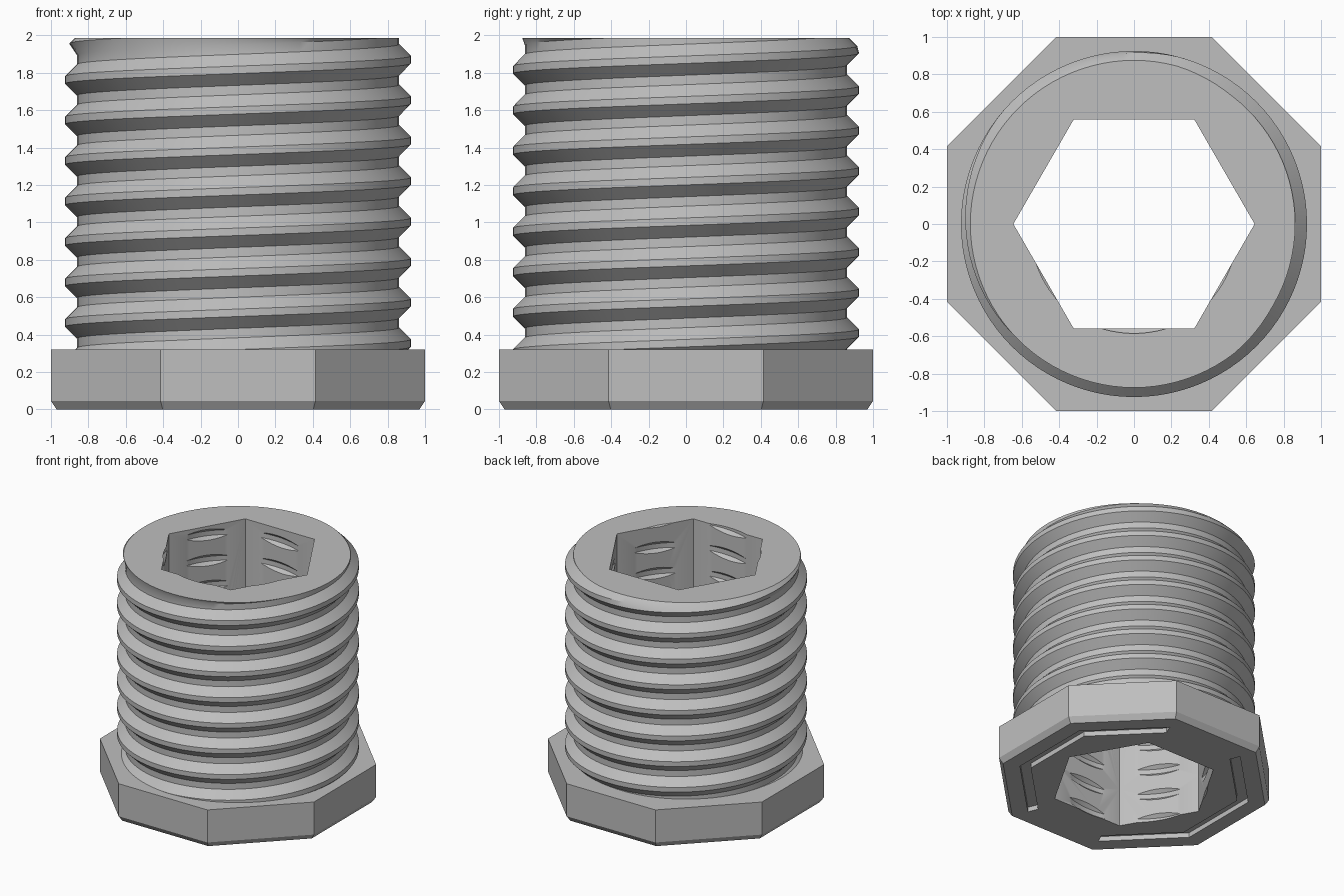
import bpy, bmesh
from math import pi, cos, sin, tau, radians, floor

PITCH = 0.2165
HEAD_TOP, TOP = 0.32, 1.985

cube = bpy.data.objects.get("Cube")
if cube:
    bpy.data.objects.remove(cube)

# One plain grey for everything
grey = bpy.data.materials.new("plain_grey")
grey.use_nodes = True
grey.diffuse_color = (0.52, 0.52, 0.52, 1)
grey.node_tree.nodes["Principled BSDF"].inputs["Base Color"].default_value = grey.diffuse_color


def finish(name, bm):
    bmesh.ops.recalc_face_normals(bm, faces=bm.faces)
    mesh = bpy.data.meshes.new(name)
    bm.to_mesh(mesh)
    bm.free()
    mesh.materials.append(grey)
    obj = bpy.data.objects.new(name, mesh)
    bpy.context.collection.objects.link(obj)
    return obj


def loft(name, rings):
    """Skin closed rings of points and cap both ends."""
    bm = bmesh.new()
    rows = [[bm.verts.new(p) for p in ring] for ring in rings]
    for a, b in zip(rows, rows[1:]):
        for i in range(len(a)):
            j = (i + 1) % len(a)
            bm.faces.new((a[i], a[j], b[j], b[i]))
    bm.faces.new(rows[0])
    bm.faces.new(rows[-1])
    return finish(name, bm)


def polygon(sides, radius, z, turn=0.0):
    angles = [turn + tau * i / sides for i in range(sides)]
    return [(radius * cos(a), radius * sin(a), z) for a in angles]


def thread(name, root, crest, crest_z, bottom, top, chamfer=None, steps=96):
    """Helical thread with flat crests and 45 degree flanks; crest_z is its height at angle 0."""
    depth, half = crest - root, 0.02
    offsets = (-half - depth, -half, half, half + depth)

    def radius(z, centre):
        d = abs((z - centre + PITCH / 2) % PITCH - PITCH / 2)
        r = crest - min(max(d - half, 0), depth)
        return min(r, chamfer + top - z) if chamfer else r

    first = floor((bottom - crest_z) / PITCH) - 2
    last = floor((top - crest_z) / PITCH) + 2
    bm = bmesh.new()
    columns = []
    for i in range(steps + 1):
        a = tau * i / steps
        centre = crest_z + PITCH * i / steps
        column = []
        for turn in range(first, last + 1):
            for off in offsets:
                z = min(max(centre + turn * PITCH + off, bottom), top)
                r = radius(z, centre)
                column.append(bm.verts.new((r * cos(a), r * sin(a), z)))
        columns.append(column)
    for a, b in zip(columns, columns[1:]):
        for j in range(len(a) - 1):
            bm.faces.new((a[j], b[j], b[j + 1], a[j + 1]))
    bmesh.ops.remove_doubles(bm, verts=bm.verts, dist=0.0002)
    bmesh.ops.holes_fill(bm, edges=[e for e in bm.edges if e.is_boundary], sides=0)
    return finish(name, bm)


def cut(target, cutters):
    bpy.context.view_layer.objects.active = target
    for cutter in cutters:
        mod = target.modifiers.new("cut", "BOOLEAN")
        mod.operation = "DIFFERENCE"
        mod.solver = "EXACT"
        mod.object = cutter
        bpy.ops.object.modifier_apply(modifier=mod.name)


# Octagonal head with a chamfered underside
eighth = pi / 8
head = loft("octagonal_head", [
    polygon(8, apothem / cos(eighth), z, eighth)
    for apothem, z in ((0.97, 0), (1, 0.045), (1, HEAD_TOP))])

# Threaded shaft with a chamfered top
shaft = thread("threaded_shaft", 0.862, 0.925, 1.87, HEAD_TOP, TOP, chamfer=0.875)

# Hexagonal bore, lightly scored by an internal thread
hex_bore = loft("hex_bore_cutter", [polygon(6, 0.645, z) for z in (-0.2, 2.2)])
scoring = thread("scoring_cutter", 0.525, 0.585, TOP + PITCH / 4, -0.15, 2.15)

# Two bracket-shaped slots in the underside
slots = []
for side in (0, pi):
    sections = []
    for k in (-3, -1, 1, 3):
        a = side + k * eighth
        sections.append([(r / cos(eighth) * cos(a), r / cos(eighth) * sin(a), z)
                         for r, z in ((0.765, -0.03), (0.845, -0.03), (0.845, 0.04), (0.765, 0.04))])
    slots.append(loft("slot_cutter", sections))

cut(head, [hex_bore, scoring] + slots)
cut(shaft, [hex_bore, scoring])
for helper in [hex_bore, scoring] + slots:
    bpy.data.objects.remove(helper)

# Smooth round surfaces, crisp edges
bpy.ops.object.select_all(action="DESELECT")
for part in (head, shaft):
    part.select_set(True)
bpy.context.view_layer.objects.active = shaft
bpy.ops.object.shade_smooth_by_angle(angle=radians(30))
